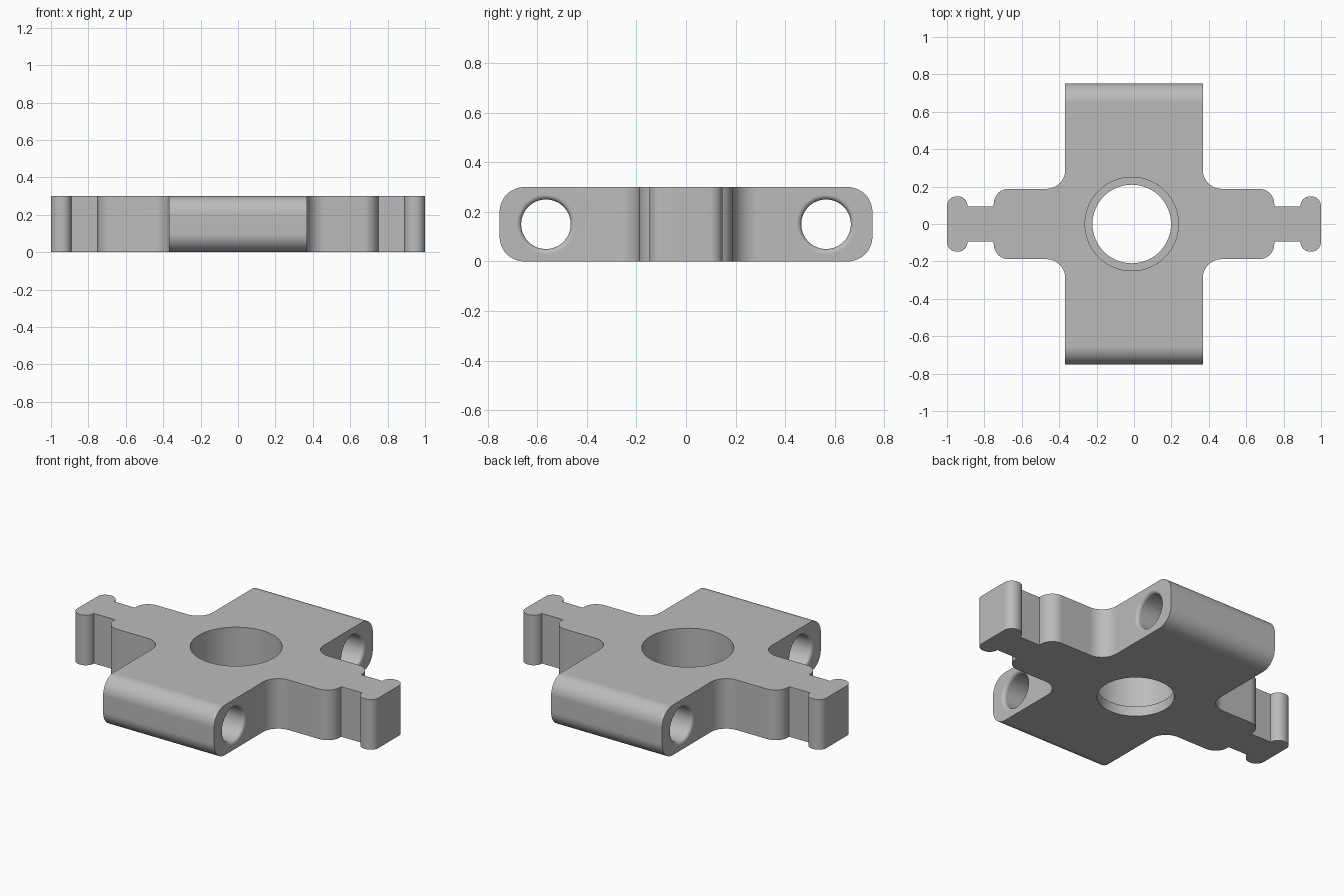
import bpy, bmesh
from math import pi, sin, cos, radians
from mathutils import Vector, Matrix

cube = bpy.data.objects.get("Cube")
if cube:
    bpy.data.objects.remove(cube, do_unlink=True)

HEIGHT = 0.30
BLOCK_X, BLOCK_Y = 0.368, 0.752
ROUND = 0.10

grey = bpy.data.materials.new("plain_grey")
grey.use_nodes = True
colour = (0.5, 0.5, 0.5, 1)
grey.diffuse_color = colour
grey.node_tree.nodes["Principled BSDF"].inputs["Base Color"].default_value = colour


def fillet(prev, point, following, radius, steps=10):
    """Round a right-angled corner."""
    p = Vector(point)
    a = (Vector(prev) - p).normalized() * radius
    b = (Vector(following) - p).normalized() * radius
    if radius == 0:
        return [p]
    return [p + a * (1 - sin(t)) + b * (1 - cos(t))
            for t in (pi / 2 * i / steps for i in range(steps + 1))]


def to_object(name, bm):
    bmesh.ops.recalc_face_normals(bm, faces=bm.faces)
    mesh = bpy.data.meshes.new(name)
    bm.to_mesh(mesh)
    bm.free()
    mesh.materials.append(grey)
    obj = bpy.data.objects.new(name, mesh)
    bpy.context.collection.objects.link(obj)
    return obj


def lathe(name, profile, matrix, sides=64):
    """Closed solid of (radius, height) rings turned about an axis."""
    bm = bmesh.new()
    rings = [[bm.verts.new(matrix @ Vector((r * cos(2 * pi * i / sides),
                                            r * sin(2 * pi * i / sides), h)))
              for i in range(sides)] for r, h in profile]
    for low, high in zip(rings, rings[1:]):
        for i in range(sides):
            j = (i + 1) % sides
            bm.faces.new((low[i], low[j], high[j], high[i]))
    bm.faces.new(rings[0])
    bm.faces.new(rings[-1])
    return to_object(name, bm)


# Cross-shaped plan: one quarter with rounded corners (x, y, radius), mirrored
corners = [(1.0, 0.148, 0.052), (0.89, 0.148, 0.052), (0.89, 0.094, 0),
           (0.75, 0.094, 0), (0.75, 0.188, 0.08),
           (BLOCK_X, 0.188, 0.10), (BLOCK_X, BLOCK_Y, 0)]
path = [(1.0, 0)] + [c[:2] for c in corners] + [(0, BLOCK_Y)]
quarter = []
for i, (x, y, r) in enumerate(corners):
    quarter += fillet(path[i], (x, y), path[i + 2], r)
half = quarter + [Vector((-p.x, p.y)) for p in reversed(quarter)]
outline = half + [Vector((p.x, -p.y)) for p in reversed(half)]

bm = bmesh.new()
base = bm.faces.new([bm.verts.new((p.x, p.y, 0)) for p in outline])
top = bmesh.ops.extrude_face_region(bm, geom=[base])["geom"]
bmesh.ops.translate(bm, vec=(0, 0, HEIGHT),
                    verts=[v for v in top if isinstance(v, bmesh.types.BMVert)])

# Round the long front and back edges of the block
ends = [e for e in bm.edges
        if all(abs(abs(v.co.y) - BLOCK_Y) < 1e-4 for v in e.verts)
        and abs(e.verts[0].co.z - e.verts[1].co.z) < 1e-4]
bmesh.ops.bevel(bm, geom=ends, offset=ROUND, offset_type='OFFSET',
                segments=12, profile=0.5, affect='EDGES')
body = to_object("cross_body", bm)

# Stepped centre bore, wide above a thin lower lip
cutters = [lathe("centre_bore_cutter",
                 [(0.21, -0.1), (0.21, 0.06), (0.25, 0.06), (0.25, 0.4)],
                 Matrix.Translation((-0.012, 0, 0)))]

# Cross bores through the block, with softly rounded mouths
soft = 0.02
mouth = [(0.10 + soft * (1 - cos(t)), BLOCK_X - soft + soft * sin(t))
         for t in (pi / 2 * i / 6 for i in range(7))]
mouth.append((0.10 + soft, BLOCK_X + 0.05))
bore = [(r, -h) for r, h in reversed(mouth)] + mouth
for side in (-1, 1):
    place = (Matrix.Translation((0, side * 0.565, HEIGHT / 2))
             @ Matrix.Rotation(pi / 2, 4, 'Y'))
    cutters.append(lathe("cross_bore_cutter", bore, place, 48))

bpy.ops.object.select_all(action='DESELECT')
body.select_set(True)
bpy.context.view_layer.objects.active = body
for cutter in cutters:
    mod = body.modifiers.new("bore", 'BOOLEAN')
    mod.operation = 'DIFFERENCE'
    mod.solver = 'EXACT'
    mod.object = cutter
    cutter.hide_render = True
    bpy.ops.object.modifier_apply(modifier=mod.name)
for cutter in cutters:
    bpy.data.objects.remove(cutter, do_unlink=True)

# Smooth curved walls, crisp edges, flat large faces
bpy.ops.object.shade_smooth_by_angle(angle=radians(30))
weighted = body.modifiers.new("flat_faces", 'WEIGHTED_NORMAL')
weighted.keep_sharp = True
